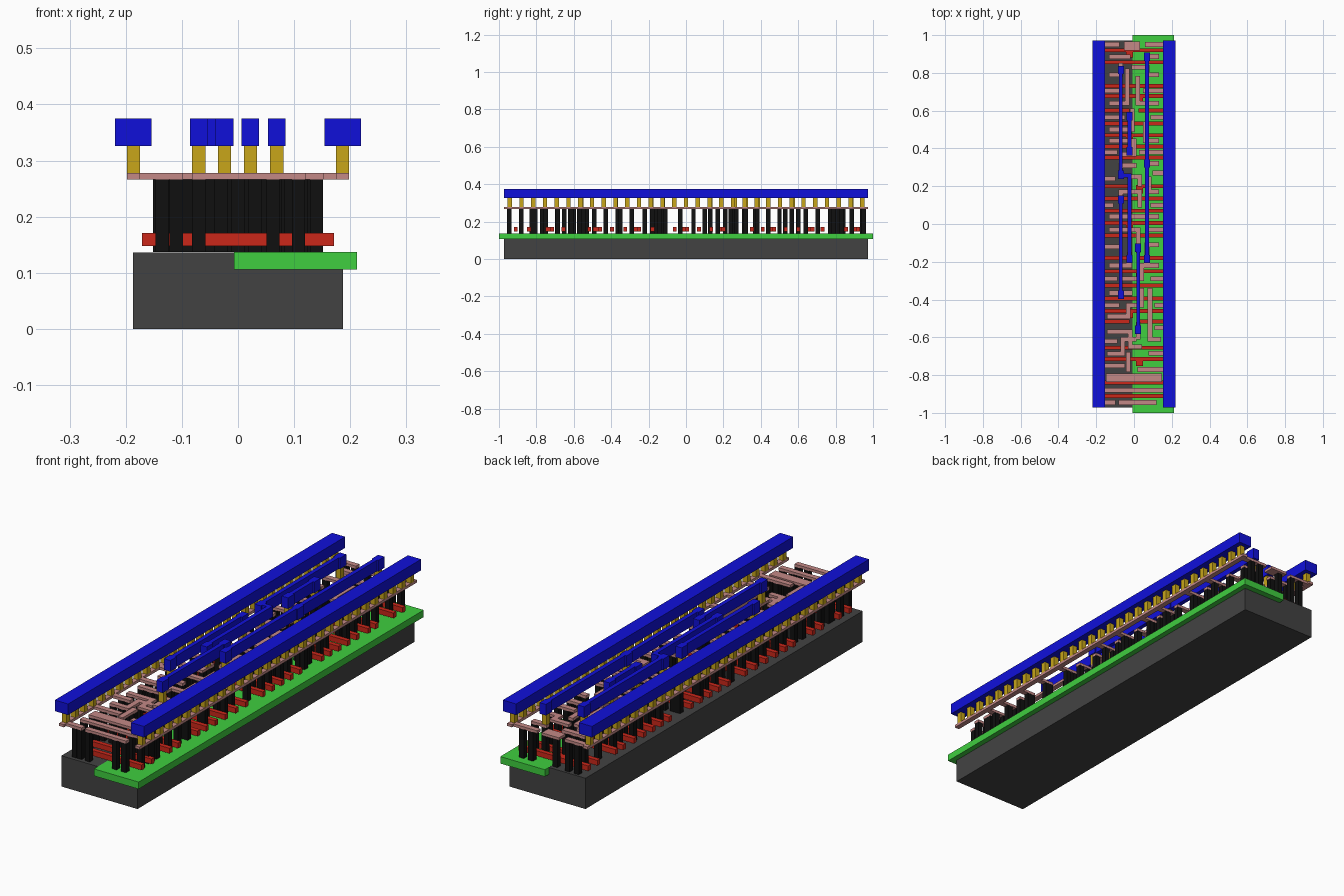
import bpy, bmesh
from mathutils import Matrix, Vector


def layer(name, boxes, z0, z1, color):
    """One object made of axis-aligned boxes (x0, y0, x1, y1) between two heights."""
    bm = bmesh.new()
    for x0, y0, x1, y1 in boxes:
        size = (abs(x1 - x0), abs(y1 - y0), z1 - z0)
        mid = Vector(((x0 + x1) / 2, (y0 + y1) / 2, (z0 + z1) / 2))
        bmesh.ops.create_cube(bm, size=1, matrix=Matrix.Translation(mid) @ Matrix.Diagonal((*size, 1)))
    mesh = bpy.data.meshes.new(name)
    bm.to_mesh(mesh)
    bm.free()
    ob = bpy.data.objects.new(name, mesh)
    bpy.context.collection.objects.link(ob)
    mat = bpy.data.materials.new(name + "_colour")
    mat.diffuse_color = (*color, 1)
    mesh.materials.append(mat)
    return ob


def pad(x, y, w, d):
    return (x - w / 2, y - d / 2, x + w / 2, y + d / 2)


def track(points, w):
    """Right-angled wire: one box per segment, with square ends."""
    h = w / 2
    return [(min(a[0], b[0]) - h, min(a[1], b[1]) - h, max(a[0], b[0]) + h, max(a[1], b[1]) + h)
            for a, b in zip(points, points[1:])]


# Base block and the well along its right half
layer("substrate", [(-.187, -.972, .187, .972)], 0, .1365, (.055, .055, .055))
layer("well", [(-.007, -1, .212, 1)], .106, .137, (.05, .62, .05))

# Red gate bars; some are split, some have a central head
gates = [-.91, -.84, -.715, -.655, -.517, -.46, -.395, -.325, -.25, -.18, -.06, .005,
         .07, .135, .2, .353, .41, .47, .533, .6, .677, .73, .856, .92]
poly = []
for i, y in enumerate(gates):
    if i % 5 == 4:
        poly += [pad(-.0975, y, .147, .0205), pad(.0975, y, .145, .0205)]
    else:
        poly.append(pad(0, y, .342, .0205))
    if i % 3 == 2:
        poly.append(pad(-.025 if i % 2 else .03, y - .015, .037, .045))
layer("gate_bars", poly, .148, .171, (.6, .02, .01))

# Pink local wiring: fingers from the side rails (side, y, inner reach)
fingers = [(-1, -.945, .11), (1, -.77, .03), (-1, -.75, .06), (1, -.685, .09), (-1, -.62, .1),
           (1, -.55, .12), (-1, -.43, .09), (1, -.43, .12), (1, -.29, .1), (-1, -.29, .1),
           (-1, -.12, .09), (1, -.03, .08), (1, .1, .1), (-1, .1, .12), (-1, .24, .11),
           (1, .27, .11), (-1, .38, .1), (1, .38, .04), (1, .565, .1), (-1, .565, .06),
           (1, .705, .06), (-1, .705, .09), (1, .95, .07), (-1, .95, .09)]
# Signal wires between the rails, front, middle and back thirds
front = [
    [(.108, -.945), (-.07, -.945)],
    [(.14, -.88), (-.14, -.88)],
    [(.135, -.805), (-.135, -.805)],
    [(.135, -.825), (-.135, -.825)],
    [(-.03, -.77), (-.03, -.69)],
    [(-.13, -.687), (-.06, -.687), (-.06, -.61), (0, -.61)],
    [(-.13, -.57), (-.02, -.57), (-.02, -.65), (.03, -.65)],
    [(.13, -.61), (.085, -.61), (.085, -.35)],
    [(.022, -.6), (.022, -.53)],
    [(-.13, -.49), (-.03, -.49), (-.03, -.43), (.04, -.43), (.04, -.35)],
    [(-.12, -.365), (-.02, -.365)]]
middle = [
    [(.12, -.22), (.04, -.22), (.04, -.29), (-.05, -.29)],
    [(-.12, -.22), (-.024, -.22), (-.024, -.16)],
    [(.12, -.11), (.069, -.11), (.069, -.18)],
    [(-.12, -.03), (.022, -.03), (.022, -.14)],
    [(-.12, .04), (.12, .04)],
    [(-.07, .13), (-.07, .17), (.03, .17), (.03, .1)],
    [(.12, .17), (.08, .17), (.08, .24)],
    [(-.07, .25), (-.07, .31), (0, .31)],
    [(-.024, .25), (.03, .25), (.03, .21)],
    [(.12, .32), (.069, .32)]]
back = [
    [(-.12, .44), (0, .44), (0, .37), (-.05, .37)],
    [(.12, .44), (.06, .44), (.06, .53)],
    [(-.12, .5), (-.01, .5), (-.01, .6)],
    [(-.12, .64), (-.035, .64), (-.035, .81)],
    [(.12, .64), (.02, .64), (.02, .77)],
    [(-.12, .79), (-.07, .79), (-.07, .84)],
    [(.12, .79), (.07, .79), (.07, .83), (0, .83)],
    [(-.12, .885), (-.03, .885)],
    [(.12, .887), (.069, .887)]]
W = .0245
wires = [pad(s * .1862, 0, .0235, 1.944) for s in (-1, 1)] + [pad(-.01, .943, .085, .047)]
for s, y, reach in fingers:
    wires += track([(s * .18, y), (s * reach, y)], W)
for points in front + middle + back:
    wires += track(points, W)
layer("local_wiring", wires, .266, .278, (.55, .25, .24))

# Black contact posts under finger tips and wire ends
posts = [(.062, -.945), (-.025, .943)]
for s, y, reach in fingers:
    posts += [(s * max(reach, .09), y), (s * .135, y)]
for points in front + middle + back:
    a, b = points[0], points[1]
    posts += [a, points[-1]]
    if a[1] == b[1] and abs(a[0] - b[0]) > .06:
        posts.append((a[0] + (.046 if b[0] > a[0] else -.046), a[1]))
layer("contact_posts", [pad(x, y, .0233, .0233) for x, y in posts], .137, .266, (.005, .005, .005))

# Blue top metal: side rails and inner lines with end pads
lines = [
    [(-.07, .815), (-.07, .257), (-.024, .257), (-.024, -.185)],
    [(-.024, .57), (-.024, .385)],
    [(-.07, .13), (-.07, -.375)],
    [(.069, .885), (.069, -.185)],
    [(.022, -.125), (.022, -.56)]]
landings = [p for line in lines for p in (line[0], line[-1])] + [(-.07, .26), (.069, .32)]
metal = [pad(s * .1865, 0, .065, 1.944) for s in (-1, 1)]
for line in lines:
    metal += track(line, .0192)
metal += [pad(x, y, .0315, .044) for x, y in landings]
layer("top_metal", metal, .326, .375, (.005, .005, .7))

# Yellow vias: a row under each rail and one under each landing pad
vias = [(s * .1862, -.942 + .0628 * i) for s in (-1, 1) for i in range(31)] + landings
layer("vias", [pad(x, y, .0233, .0233) for x, y in vias], .278, .326, (.58, .38, .01))
